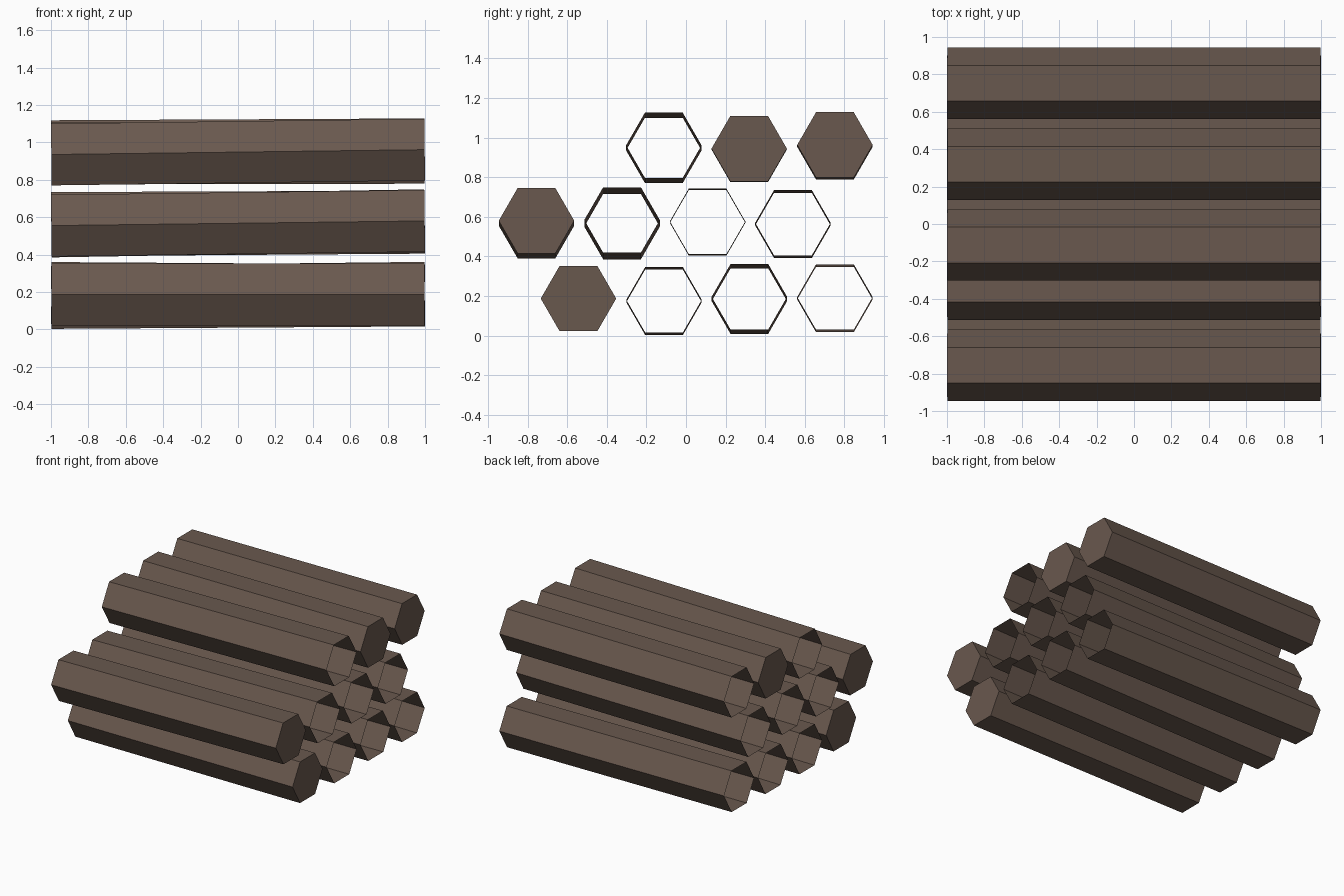
import bpy, bmesh, math

if "Cube" in bpy.data.objects:
    bpy.data.objects.remove(bpy.data.objects["Cube"])

R = 0.1905          # circumradius of each hexagonal log

bark = bpy.data.materials.new("dark_brown_wood")
bark.diffuse_color = (0.141, 0.098, 0.076, 1.0)
bark.use_nodes = True
bark.node_tree.nodes["Principled BSDF"].inputs["Base Color"].default_value = bark.diffuse_color


def log(name, y, z_left, z_right, cap_left=False, cap_right=False):
    """Hexagonal tube along x with a slight slope; ends may be open."""
    bm = bmesh.new()
    slope = (z_right - z_left) / 2.0
    rings = []
    for x, zc in ((-1.0, z_left), (1.0, z_right)):
        ring = []
        for i in range(6):
            a = math.radians(60 * i)
            dz = R * math.sin(a)
            # ends stay square to the sloped axis
            ring.append(bm.verts.new((x * 0.998 - slope * dz, y + R * math.cos(a), zc + dz)))
        rings.append(ring)
    left, right = rings
    for i in range(6):
        j = (i + 1) % 6
        bm.faces.new((left[i], right[i], right[j], left[j]))
    if cap_left:
        bm.faces.new(left[::-1])
    if cap_right:
        bm.faces.new(right)
    # make the side walls face outward
    for f in bm.faces:
        f.normal_update()
        c = f.calc_center_median()
        out = (c.x * f.normal.x if abs(f.normal.x) > 0.5 else
               (c.y - y) * f.normal.y + (c.z - (z_left + z_right) / 2) * f.normal.z)
        if out < 0:
            f.normal_flip()
    me = bpy.data.meshes.new(name)
    bm.to_mesh(me)
    bm.free()
    me.materials.append(bark)
    bpy.context.collection.objects.link(bpy.data.objects.new(name, me))


# bottom row
log("bottom_log_1", -0.543, 0.187, 0.187, True, True)
log("bottom_log_2", -0.111, 0.168, 0.181)
log("bottom_log_3", 0.320, 0.174, 0.196)
log("bottom_log_4", 0.752, 0.195, 0.182)
# middle row
log("middle_log_1", -0.755, 0.555, 0.580, True, True)
log("middle_log_2", -0.323, 0.550, 0.584)
log("middle_log_3", 0.109, 0.569, 0.577)
log("middle_log_4", 0.540, 0.556, 0.570)
# top row
log("top_log_1", -0.112, 0.935, 0.961)
log("top_log_2", 0.319, 0.940, 0.944, True, True)
log("top_log_3", 0.752, 0.953, 0.963, False, True)
